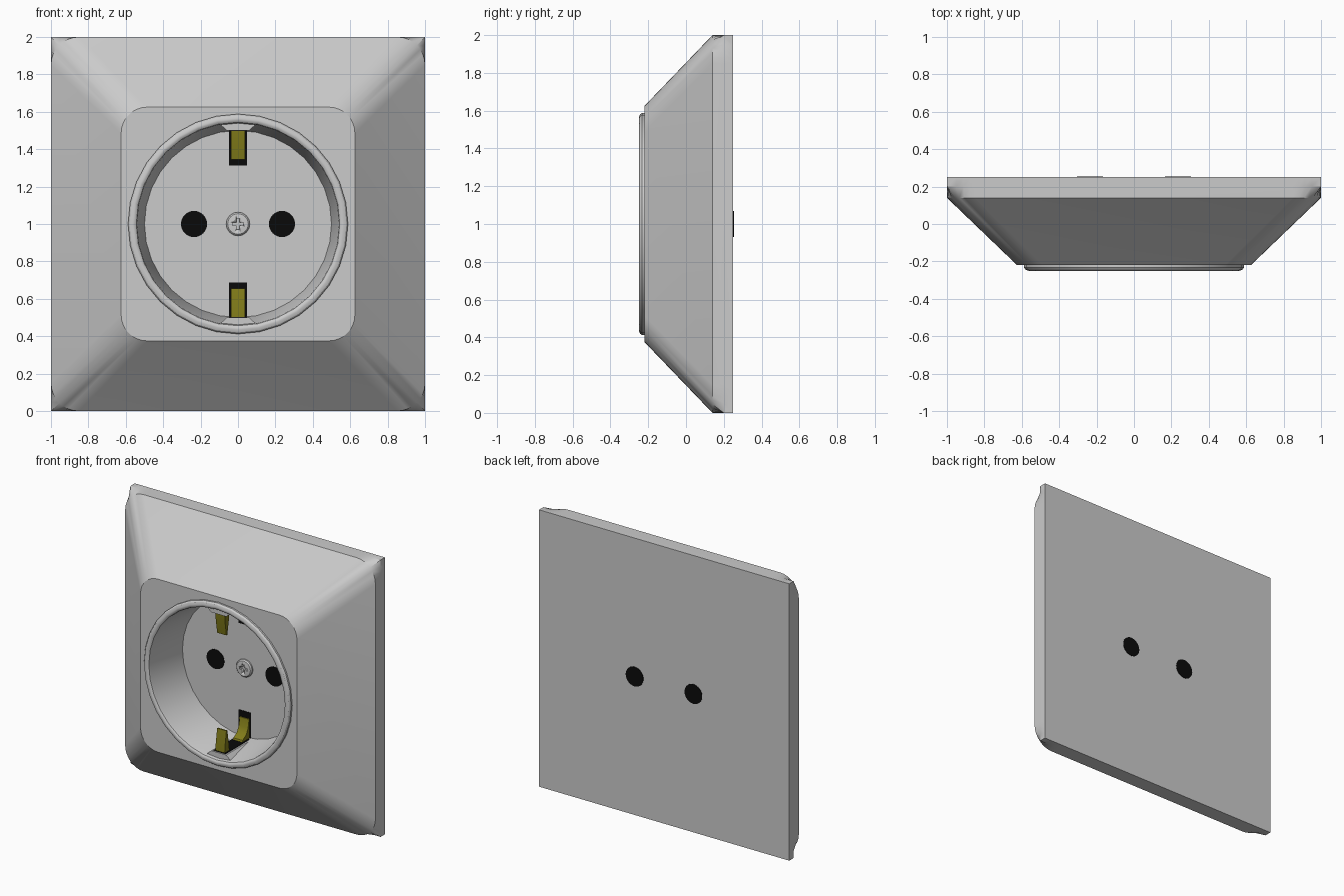
import bpy, bmesh
from math import sin, cos, pi

if "Cube" in bpy.data.objects:
    bpy.data.objects.remove(bpy.data.objects["Cube"])

def material(name, col):
    m = bpy.data.materials.new(name)
    m.diffuse_color = col
    m.use_nodes = True
    m.node_tree.nodes["Principled BSDF"].inputs["Base Color"].default_value = m.diffuse_color
    return m

BLACK = material("black", (0.003, 0.003, 0.003, 1))
BRASS = material("brass", (0.22, 0.2, 0.01, 1))

def finish(bm, name, mat=None):
    bmesh.ops.recalc_face_normals(bm, faces=bm.faces[:])
    me = bpy.data.meshes.new(name)
    bm.to_mesh(me)
    bm.free()
    ob = bpy.data.objects.new(name, me)
    bpy.context.collection.objects.link(ob)
    if mat:
        me.materials.append(mat)
    bpy.ops.object.select_all(action='DESELECT')
    ob.select_set(True)
    bpy.context.view_layer.objects.active = ob
    bpy.ops.object.shade_smooth_by_angle(angle=0.55)
    return ob

def square_ring(bm, half, r, y, square=False, n=8):
    """Rounded square loop; square=True pushes the arcs out to sharp corners."""
    out = []
    for k in range(4):
        for i in range(n + 1):
            t = i / n * pi / 2
            f = r / max(cos(t), sin(t)) if square else r
            u, v = half - r + f * cos(t), half - r + f * sin(t)
            for _ in range(k):
                u, v = -v, u
            out.append(bm.verts.new((u, y, 1 + v)))
    return out

def circle_ring(bm, r, y, cx=0, n=32):
    return [bm.verts.new((cx + r * cos(2 * pi * i / n), y, 1 + r * sin(2 * pi * i / n)))
            for i in range(n)]

def loft(bm, rings):
    for a, b in zip(rings, rings[1:]):
        for i in range(len(a)):
            j = (i + 1) % len(a)
            bm.faces.new((a[i], a[j], b[j], b[i]))

def loop_edges(bm, ring):
    return [bm.edges.get((ring[i - 1], ring[i])) for i in range(len(ring))]

def turned(name, profile, mat=None, cx=0, n=32):
    bm = bmesh.new()
    rings = [circle_ring(bm, r, y, cx, n) for r, y in profile]
    loft(bm, rings)
    bm.faces.new(rings[0])
    bm.faces.new(rings[-1])
    return finish(bm, name, mat)

def prism(name, pts, lo, hi, axis, mat=None, flip=False):
    """Extrude a (y,z) profile along x, or an (x,z) profile along y."""
    bm = bmesh.new()
    def vert(p, d):
        z = 2 - p[1] if flip else p[1]
        return bm.verts.new((d, p[0], z) if axis == 'x' else (p[0], d, z))
    rings = [[vert(p, d) for p in pts] for d in (lo, hi)]
    loft(bm, rings)
    for r in rings:
        bm.faces.new(r)
    return finish(bm, name, mat)

# Frame, front plate, collar and well as one closed shell
bm = bmesh.new()
frame = [square_ring(bm, 1, 0.15, 0.25, True),
         square_ring(bm, 1, 0.15, 0.20, True),
         square_ring(bm, 1, 0.15, 0.14),
         square_ring(bm, 0.625, 0.14, -0.22)]
well = [circle_ring(bm, r, y) for r, y in (
    (0.588, -0.22), (0.588, -0.233), (0.58, -0.244), (0.565, -0.25),
    (0.553, -0.248), (0.544, -0.241), (0.54, -0.228), (0.50, 0.08))]
loft(bm, frame)
loft(bm, well)
bm.faces.new(frame[0])
bm.faces.new(well[-1])
bmesh.ops.triangle_fill(bm, use_beauty=True, normal=(0, -1, 0),
                        edges=loop_edges(bm, frame[-1]) + loop_edges(bm, well[0]))
finish(bm, "socket_body")

# Pin holes, dark from front and back
for side, x in (("left", -0.235), ("right", 0.235)):
    turned("pin_hole_" + side, [(0.07, 0.077), (0.07, 0.253)], BLACK, x)

# Centre screw with a cross recess
screw = turned("screw_head", [(0.063, 0.09), (0.063, 0.07), (0.055, 0.062), (0.03, 0.059)])
for i, (w, h) in enumerate(((0.03, 0.009), (0.009, 0.03))):
    cut = prism("screw_cutter_%d" % i, [(-w, 1 - h), (w, 1 - h), (w, 1 + h), (-w, 1 + h)],
                0.0, 0.075, 'y')
    cut.hide_render = True
    mod = screw.modifiers.new("cross", 'BOOLEAN')
    mod.object = cut
    mod.operation = 'DIFFERENCE'
    mod.solver = 'EXACT'
    bpy.context.view_layer.objects.active = screw
    bpy.ops.object.modifier_apply(modifier=mod.name)
    bpy.data.objects.remove(cut)

# Earth contacts at the bottom and mirrored at the top
for end, flip in (("bottom", False), ("top", True)):
    prism("contact_lug_" + end, [(-0.125, 0.44), (0.125, 0.44), (0.06, 0.5), (-0.06, 0.5)],
          -0.22, 0.09, 'y', None, flip)
    prism("contact_slot_" + end,
          [(-0.21, 0.46), (-0.21, 0.503), (0.077, 0.503), (0.077, 0.687), (0.12, 0.687), (0.12, 0.46)],
          -0.048, 0.048, 'x', BLACK, flip)
    prism("contact_tip_" + end,
          [(-0.205, 0.49), (-0.203, 0.54), (-0.185, 0.655), (-0.175, 0.655), (-0.155, 0.54), (-0.15, 0.49)],
          -0.037, 0.037, 'x', BRASS, flip)
    prism("contact_spring_" + end,
          [(0.1, 0.65), (0.073, 0.64), (0.062, 0.58), (0.04, 0.54), (0.0, 0.515), (-0.01, 0.49), (0.1, 0.49)],
          -0.037, 0.037, 'x', BRASS, flip)
